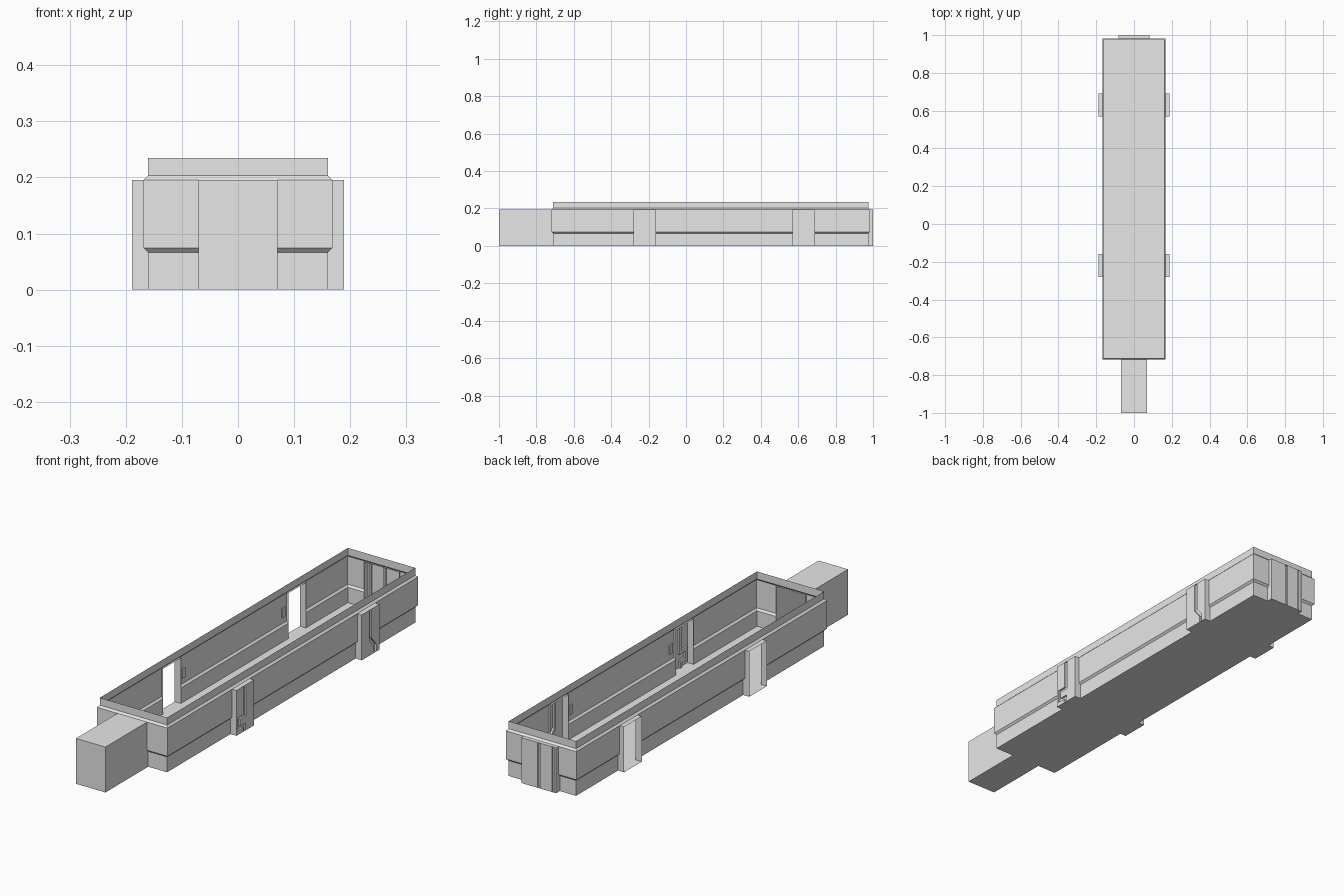
import bpy, bmesh
from mathutils import Vector

if "Cube" in bpy.data.objects:
    bpy.data.objects.remove(bpy.data.objects["Cube"])

grey = bpy.data.materials.new("light grey")
grey.diffuse_color = (0.8, 0.8, 0.8, 1)
grey.use_nodes = True
grey.node_tree.nodes["Principled BSDF"].inputs["Base Color"].default_value = grey.diffuse_color
TOP = 0.195
X, Y0, Y1 = 0.16, -0.71, 0.975


def make(name, polys):
    """Object from a list of polygons, shared corners welded."""
    bm = bmesh.new()
    for p in polys:
        bm.faces.new([bm.verts.new(v) for v in p])
    bmesh.ops.remove_doubles(bm, verts=bm.verts, dist=1e-5)
    mesh = bpy.data.meshes.new(name)
    bm.to_mesh(mesh)
    bm.free()
    mesh.materials.append(grey)
    ob = bpy.data.objects.new(name, mesh)
    bpy.context.collection.objects.link(ob)
    return ob


def box(x0, x1, y0, y1, z0, z1, skip=()):
    """Box polygons facing outward, minus the sides named in skip."""
    a, b, c, d = [(x0, y0), (x1, y0), (x1, y1), (x0, y1)]
    sides = {"-y": (a, b), "+x": (b, c), "+y": (c, d), "-x": (d, a)}
    out = [[(*p, z0), (*q, z0), (*q, z1), (*p, z1)]
           for k, (p, q) in sides.items() if k not in skip]
    if "-z" not in skip:
        out.append([(*p, z0) for p in (d, c, b, a)])
    if "+z" not in skip:
        out.append([(*p, z1) for p in (a, b, c, d)])
    return out


def offset(path, w):
    """Mitred offset of a downward path, positive to its left."""
    pts = [Vector(p) for p in path]
    dirs = [(q - p).normalized() for p, q in zip(pts, pts[1:])]
    ns = [Vector((d.y, -d.x)) for d in dirs]
    res = []
    for i, p in enumerate(pts):
        a, b = ns[max(i - 1, 0)], ns[min(i, len(ns) - 1)]
        res.append(p + (a + b) / (1 + a.dot(b)) * w)
    return res


def grooved(u0, u1, paths, place, w, depth):
    """Flat plate with grooves sunk along paths."""
    polys = []
    edge = [Vector((u0, TOP)), Vector((u0, 0))]
    for path in paths:
        left, right = offset(path, w), offset(path, -w)
        polys.append([place(*p, 0) for p in edge[::-1]][::-1]
                     + [place(*p, 0) for p in left[::-1]])
        for i in range(len(path) - 1):
            l0, l1, r0, r1 = left[i], left[i + 1], right[i], right[i + 1]
            polys.append([place(*p, depth) for p in (l0, l1, r1, r0)])
            polys.append([place(*l0, 0), place(*l1, 0), place(*l1, depth), place(*l0, depth)])
            polys.append([place(*r0, depth), place(*r1, depth), place(*r1, 0), place(*r0, 0)])
        edge = right
    polys.append([place(*p, 0) for p in edge + [Vector((u1, 0)), Vector((u1, TOP))]])
    return polys


# Stepped wall shell with openings behind the block, brackets and end panel
brackets = [(-0.28, -0.16), (0.57, 0.69)]
ys = [y for b in brackets for y in b]
ring = [(-X, Y0, -1, -1), (-0.07, Y0, 0, -1), (0.07, Y0, 0, -1), (X, Y0, 1, -1)]
ring += [(X, y, 1, 0) for y in ys]
ring += [(X, Y1, 1, 1), (0.083, Y1, 0, 1), (-0.083, Y1, 0, 1), (-X, Y1, -1, 1)]
ring += [(-X, y, -1, 0) for y in reversed(ys)]
openings = {1, 4, 6, 9, 12, 14}
profile = [(0, 0), (0, 0.066), (0.008, 0.074), (0.008, TOP), (0, 0.203), (0, 0.235)]
walls = []
for (o0, z0), (o1, z1) in zip(profile, profile[1:]):
    for i, p in enumerate(ring):
        if i in openings and z1 <= TOP:
            continue
        q = ring[(i + 1) % len(ring)]
        walls.append([(v[0] + v[2] * o, v[1] + v[3] * o, z)
                      for v, o, z in ((p, o0, z0), (q, o0, z0), (q, o1, z1), (p, o1, z1))])
make("tray_walls", walls)
make("tray_floor", [[(-X, Y0, 0), (-X, Y1, 0), (X, Y1, 0), (X, Y0, 0)]])

# Hollow block at the front
make("front_block", box(-0.07, 0.07, -1, Y0, 0, TOP, ("+y",)))

# Side brackets: grooved plates on the right, open frames on the left
grooves = [[(-0.222, TOP), (-0.222, 0.068), (-0.262, 0.068), (-0.262, 0.025),
            (-0.225, 0.025), (-0.225, 0)],
           [(0.63, TOP), (0.63, 0.068), (0.662, 0.03), (0.662, 0)]]
for n, ((a, b), path) in enumerate(zip(brackets, grooves), 1):
    make(f"right_bracket_{n}", box(X, 0.189, a, b, 0, TOP, ("-x", "+x"))
         + grooved(a, b, [path], lambda u, z, d: (0.189 - d, u, z), 0.007, 0.008))
    make(f"left_bracket_{n}", box(-0.189, -X, a, b, 0, TOP, ("-x", "+x")))

# End panel with vertical grooves and a row of small studs
make("end_panel", box(-0.083, 0.083, Y1, 1, 0, TOP, ("-y", "+y"))
     + grooved(-0.083, 0.083, [[(u, TOP), (u, 0)] for u in (0, 0.067)],
               lambda u, z, d: (-u, 1 - d, z), 0.005, 0.008))
studs = []
for i in range(9):
    x = 0.068 - i * 0.014
    if abs(x) > 0.009:
        studs += box(x - 0.004, x + 0.004, 0.996, 1.0, 0.018, 0.026)
make("end_studs", studs)

# Small catch plates on the inside of the long walls
catches = []
for s in (-1, 1):
    for y in (-0.135, 0.545):
        x0, x1 = sorted((s * 0.163, s * 0.168))
        catches += box(x0, x1, y - 0.01, y + 0.01, 0.10, 0.14)
make("inner_catches", catches)
